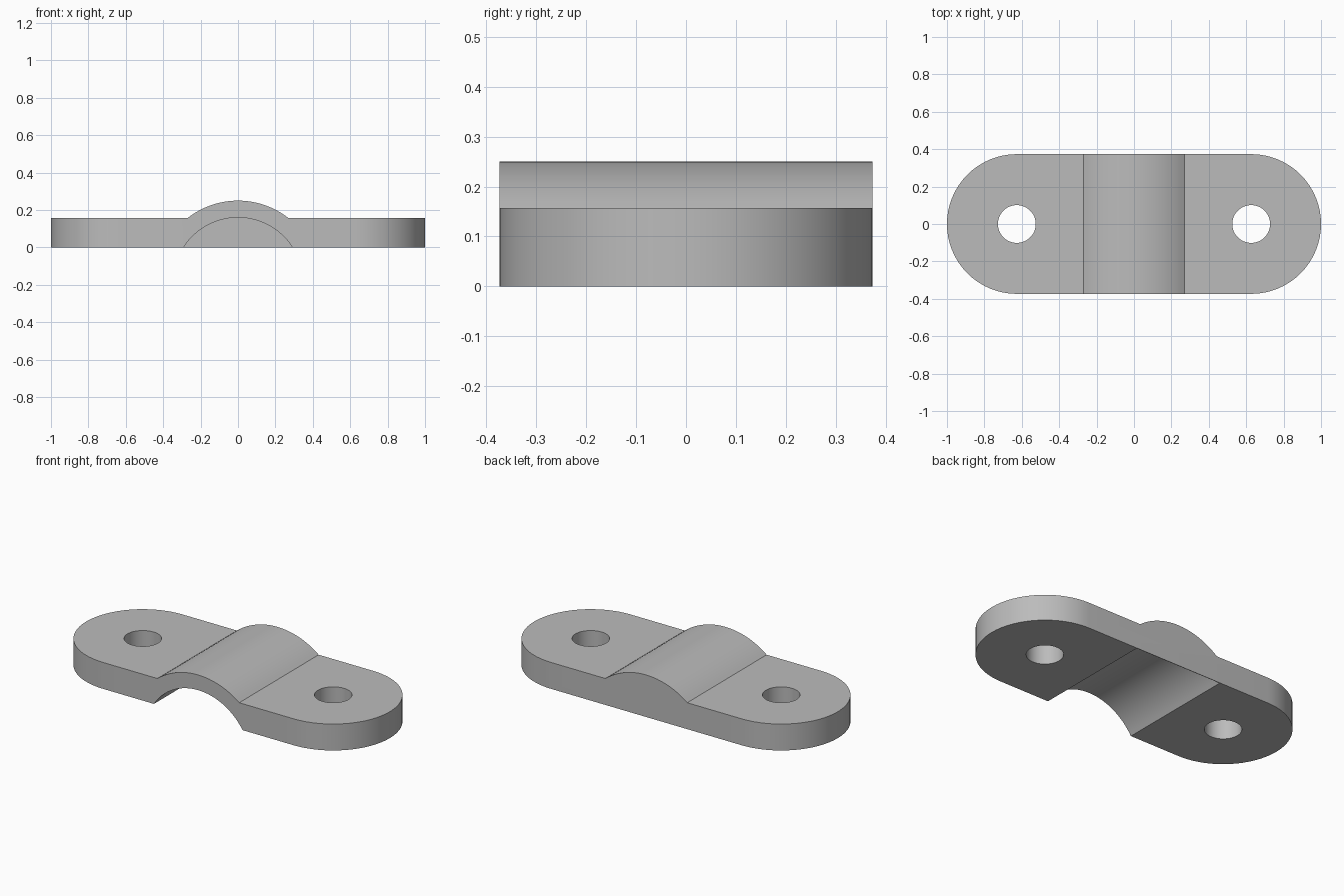
import bpy
import bmesh
from math import sin, cos, asin, acos, pi, radians
from mathutils import Vector

cube = bpy.data.objects.get("Cube")
if cube:
    bpy.data.objects.remove(cube, do_unlink=True)

HALF_LENGTH = 1.0
HALF_WIDTH = 0.3735
PLATE_TOP = 0.157
END_X = HALF_LENGTH - HALF_WIDTH
HOLE_RADIUS = 0.101
SADDLE_Z = -0.1865          # shared centre of the hump and the groove
HUMP_RADIUS = 0.4365
GROOVE_RADIUS = 0.346
WALL = 0.003                # thin skin closing the groove at the back

steel = bpy.data.materials.new("grey_metal")
steel.use_nodes = True
grey = (0.5, 0.5, 0.5, 1.0)
steel.diffuse_color = grey
steel.node_tree.nodes["Principled BSDF"].inputs["Base Color"].default_value = grey


def arc(cx, cy, radius, start, end, steps):
    return [(cx + radius * cos(start + (end - start) * i / steps),
             cy + radius * sin(start + (end - start) * i / steps))
            for i in range(steps + 1)]


def prism(name, outline, to_3d, offset):
    """Extrude a closed 2D outline into a solid."""
    bm = bmesh.new()
    base = bm.faces.new([bm.verts.new(to_3d(a, b)) for a, b in outline])
    extruded = bmesh.ops.extrude_face_region(bm, geom=[base])["geom"]
    verts = [g for g in extruded if isinstance(g, bmesh.types.BMVert)]
    bmesh.ops.translate(bm, verts=verts, vec=Vector(offset))
    bmesh.ops.recalc_face_normals(bm, faces=bm.faces)
    mesh = bpy.data.meshes.new(name)
    bm.to_mesh(mesh)
    bm.free()
    mesh.materials.append(steel)
    obj = bpy.data.objects.new(name, mesh)
    bpy.context.collection.objects.link(obj)
    return obj


def cut(target, cutter, operation):
    """Apply a boolean and discard the cutter."""
    bpy.context.view_layer.objects.active = target
    mod = target.modifiers.new("cut", "BOOLEAN")
    mod.operation = operation
    mod.solver = "EXACT"
    mod.object = cutter
    bpy.ops.object.modifier_apply(modifier=mod.name)
    bpy.data.objects.remove(cutter, do_unlink=True)


# Side profile: flat plate with a raised saddle
spread = acos((PLATE_TOP - SADDLE_Z) / HUMP_RADIUS)
profile = [(-1.2, 0), (1.2, 0), (1.2, PLATE_TOP)]
profile += arc(0, SADDLE_Z, HUMP_RADIUS, pi / 2 - spread, pi / 2 + spread, 24)
profile += [(-1.2, PLATE_TOP)]
clamp = prism("saddle_clamp", profile, lambda x, z: (x, -0.6, z), (0, 1.2, 0))

# Rounded-end plan shape
plan = arc(END_X, 0, HALF_WIDTH, -pi / 2, pi / 2, 32)
plan += arc(-END_X, 0, HALF_WIDTH, pi / 2, 3 * pi / 2, 32)
cut(clamp, prism("plan_cutter", plan, lambda x, y: (x, y, -0.5), (0, 0, 1)), "INTERSECT")

# Arched groove underneath, open at the front
low = asin((-0.02 - SADDLE_Z) / GROOVE_RADIUS)
groove = arc(0, SADDLE_Z, GROOVE_RADIUS, low, pi - low, 32)
cut(clamp, prism("groove_cutter", groove, lambda x, z: (x, -0.6, z),
                 (0, 0.6 + HALF_WIDTH - WALL, 0)), "DIFFERENCE")

# Bolt holes
for side in (-1, 1):
    ring = arc(side * END_X, 0, HOLE_RADIUS, 0, 2 * pi, 48)[:-1]
    cut(clamp, prism("hole_cutter", ring, lambda x, y: (x, y, -0.5), (0, 0, 1)), "DIFFERENCE")

# Smooth curves, crisp edges
bpy.ops.object.select_all(action="DESELECT")
clamp.select_set(True)
bpy.context.view_layer.objects.active = clamp
bpy.ops.object.shade_smooth_by_angle(angle=radians(25))
